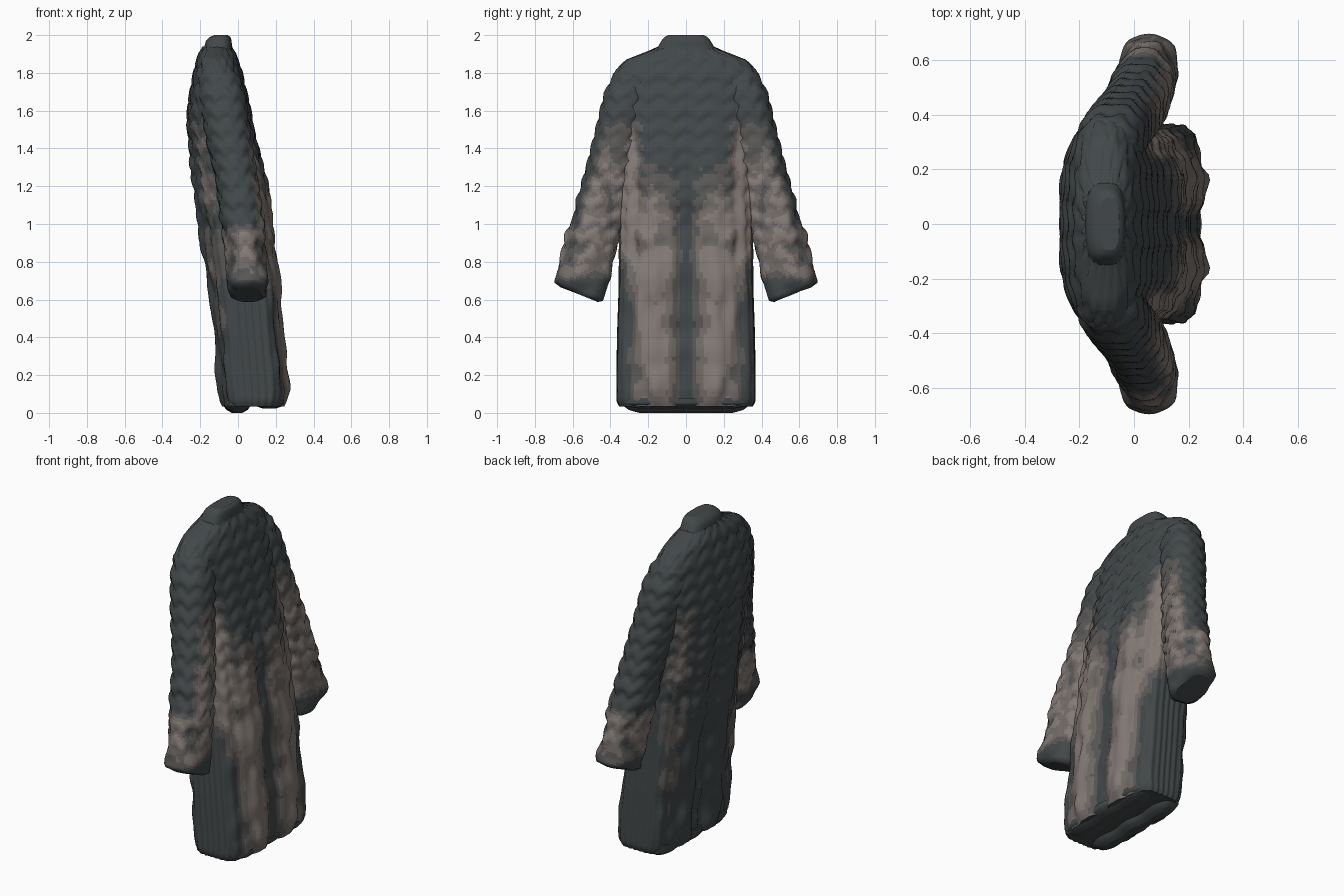
import bpy, bmesh, math
from mathutils import Vector, noise

if "Cube" in bpy.data.objects:
    bpy.data.objects.remove(bpy.data.objects["Cube"])

# Palette from deep crevice grey to worn brown
COLS = [(.03, .035, .036), (.055, .064, .067), (.10, .094, .09), (.165, .145, .133), (.23, .195, .178)]
MATS = []
for i, c in enumerate(COLS):
    m = bpy.data.materials.new("cloth_tone_%d" % i)
    m.diffuse_color = (*c, 1)
    m.use_nodes = True
    m.node_tree.nodes["Principled BSDF"].inputs["Base Color"].default_value = m.diffuse_color
    MATS.append(m)


def band(v, centre, width):
    return max(0.0, 1 - abs(v - centre) / width)


def ramp(v, a, b):
    return min(1.0, max(0.0, (v - a) / (b - a)))


def rough(p, f):
    return noise.noise(Vector(p) * f)


def scale_bump(z, a, count):
    # Overlapping arched scales: 0 in the creases, 1 on the crowns
    t = (z - 0.045 * abs(math.cos(a * count / 2))) / 0.095
    return math.sin(math.pi * (t - math.floor(t))) ** 0.6


def section(rows, t):
    # Linear blend through the profile rows, t measured along z
    for a, b in zip(rows, rows[1:]):
        if t <= b[2]:
            k = (t - a[2]) / (b[2] - a[2])
            return [u + (v - u) * k for u, v in zip(a, b)]
    return rows[-1]


def loft(name, rows, n, steps, relief, tone, slope=0.0):
    # rows: centre x, centre y, z, half depth, half width, squareness
    bm = bmesh.new()
    rings, tones = [], {}
    z0, z1 = rows[0][2], rows[-1][2]
    for j in range(steps + 1):
        cx, cy, z, rx, ry, p = section(rows, z0 + (z1 - z0) * j / steps)
        ring = []
        for i in range(n):
            a = 2 * math.pi * i / n
            c, s = math.cos(a), math.sin(a)
            r = (abs(c) ** p + abs(s) ** p) ** (-1 / p)
            x, y = cx + rx * r * c, cy + ry * r * s
            zz = z + slope * (y - cy)
            d = relief(x, y, zz, a)
            v = bm.verts.new((x + d * c, y + d * s, zz))
            tones[v] = tone(x, y, zz, a)
            ring.append(v)
        rings.append(ring)
    for lo, hi in zip(rings, rings[1:]):
        for i in range(n):
            k = (i + 1) % n
            f = bm.faces.new((lo[i], lo[k], hi[k], hi[i]))
            f.material_index = max(0, min(4, int(sum(tones[v] for v in f.verts) / 4)))
    for ring in (rings[0], rings[-1]):
        f = bm.faces.new(ring)
        f.material_index = 1
    bmesh.ops.recalc_face_normals(bm, faces=bm.faces)
    me = bpy.data.meshes.new(name)
    bm.to_mesh(me)
    bm.free()
    for m in MATS:
        me.materials.append(m)
    ob = bpy.data.objects.new(name, me)
    bpy.context.collection.objects.link(ob)
    for f in me.polygons:
        f.use_smooth = len(f.vertices) == 4
    return ob


# Coat body: z, back x, front x, half width, squareness
BODY = [(.035, -.07, .235, .35, 5), (.06, -.08, .25, .365, 5), (.12, -.09, .258, .365, 5),
        (.4, -.112, .232, .362, 5), (.6, -.132, .215, .355, 5), (.8, -.167, .198, .35, 4.5),
        (1.0, -.19, .17, .345, 4), (1.2, -.22, .145, .345, 3.6), (1.4, -.243, .095, .35, 3),
        (1.52, -.26, .07, .36, 2.8), (1.65, -.25, .045, .375, 2.6), (1.75, -.232, .02, .38, 2.6),
        (1.82, -.218, .005, .355, 2.6), (1.87, -.205, -.015, .30, 2.5), (1.91, -.19, -.03, .20, 2.5),
        (1.94, -.175, -.045, .13, 2.5)]
body_rows = [((b + f) / 2, 0, z, (f - b) / 2, w, p) for z, b, f, w, p in BODY]


def body_relief(x, y, z, a):
    facing = ramp(abs(math.cos(a)), .45, .75)
    low = 1 - ramp(z, 1.1, 1.6)
    ridge = .014 * math.cos(2 * math.pi * (abs(y) - .15) / .28) * facing * low
    scales = .018 * scale_bump(z, a, 18) * ramp(z, .7, 1.3)
    lumps = .02 * rough((x, abs(y), z * .7), 11) * low * facing
    pleats = .004 * math.cos(a * 30) * low
    return ridge + scales + lumps + pleats


def body_tone(x, y, z, a):
    n = rough((x, abs(y), z * .6), 12)
    dark = .6 + 1.1 * scale_bump(z, a, 18) * ramp(z, .7, 1.3) + .7 * (1 - ramp(z, .7, 1.3))
    ay = abs(y)
    if math.cos(a) > .35:
        worn = max(band(ay, .30, .09) * ramp(z, .6, .9) * (1 - ramp(z, 1.48, 1.62)),
                   band(ay, .17, .16) * (1 - ramp(z, 1.0, 1.35)))
        worn *= 1.45 + 1.2 * n
    else:
        worn = band(ay, .29, .09) * (1 - ramp(z, 1.4, 1.6)) * ramp(z, .1, .7) * (.6 + n)
        if math.cos(a) > -.35:
            worn = 0
    return dark + 3.2 * min(1, max(0, worn))


loft("coat_body", body_rows, 128, 110, body_relief, body_tone)

# Sleeves, mirrored across y
SLEEVE = [(.055, .56, .625, .075, .095, 2.5), (.055, .56, .64, .095, .12, 2.6),
          (.052, .552, .70, .10, .13, 2.6), (.045, .525, .80, .10, .125, 2.4),
          (.02, .465, 1.02, .10, .115, 2.3), (-.01, .41, 1.25, .10, .11, 2.2),
          (-.05, .362, 1.45, .107, .107, 2.2), (-.08, .315, 1.65, .112, .107, 2.2),
          (-.098, .28, 1.76, .10, .09, 2.2), (-.105, .26, 1.82, .06, .055, 2.2)]

for side, word in ((1, "left"), (-1, "right")):
    def sleeve_relief(x, y, z, a):
        lump = .016 * rough((x, abs(y), z), 13) * (1 - ramp(z, 1.0, 1.4))
        roll = .012 * band(z, .70, .06)
        return .016 * scale_bump(z, a, 8) * ramp(z, .7, .95) + lump + roll

    def sleeve_tone(x, y, z, a, side=side):
        n = rough((x, abs(y), z), 13)
        dark = .6 + 1.1 * scale_bump(z, a, 8)
        outward = math.sin(a) * side
        front = ramp(math.cos(a) - .8 * outward, -.1, .6) * (1 - ramp(z, 1.15, 1.6))
        cuff = (1 - ramp(z, .93, 1.02)) * .85
        worn = max(front, cuff) * ramp(z, .68, .76) * (1.0 + 1.1 * n)
        return dark + 2.8 * min(1, max(0, worn))

    rows = [(cx, cy * side, z, rx, ry, p) for cx, cy, z, rx, ry, p in SLEEVE]
    loft(word + "_sleeve", rows, 56, 80, sleeve_relief, sleeve_tone, .4 * side)

# Standing collar
collar_rows = [(-.108, 0, 1.90, .085, .165, 3), (-.105, 0, 1.935, .074, .15, 3),
               (-.102, 0, 1.97, .068, .13, 3), (-.095, 0, 1.99, .055, .115, 3),
               (-.09, 0, 2.0, .035, .095, 3)]
loft("collar", collar_rows, 48, 12, lambda *k: 0, lambda x, y, z, a: 1.5)


# Rolled hem lobes along the underside, back one hanging lowest
def hem(name, x, z, rx, rz):
    rows = [(x, 0, z - rz, rx * .3, .24, 4), (x, 0, z - rz * .6, rx * .75, .31, 4),
            (x, 0, z, rx, .345, 5), (x, 0, z + rz, rx, .345, 5)]
    wave = lambda x, y, z, a: .008 * math.cos(y * 28)
    loft(name, rows, 64, 10, wave, lambda x, y, z, a: 1.4)


hem("back_hem", -.005, .04, .065, .04)
hem("front_hem", .165, .05, .075, .028)
